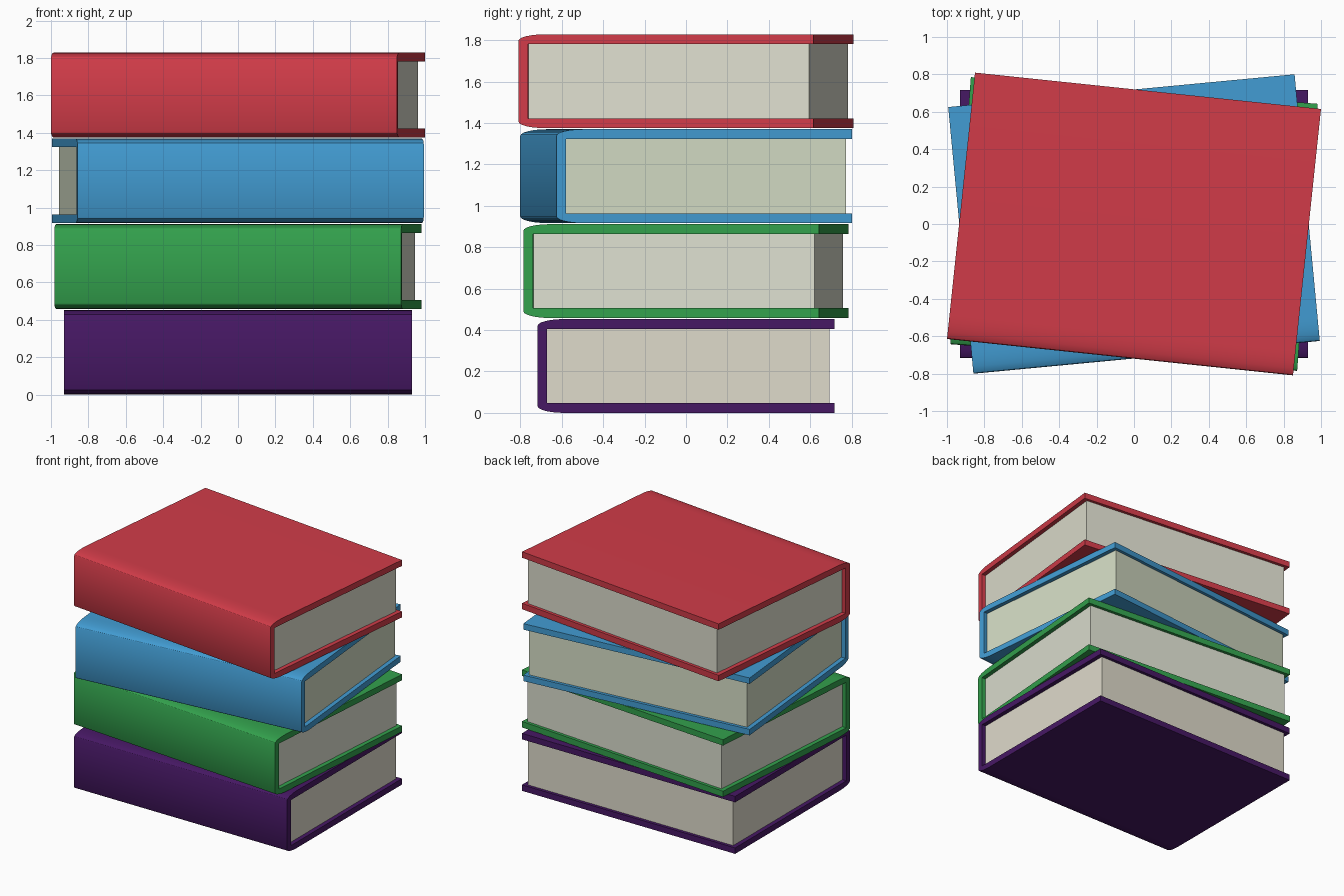
import bpy, bmesh
from math import sin, cos, pi, radians

if "Cube" in bpy.data.objects:
    bpy.data.objects.remove(bpy.data.objects["Cube"])

HW, HD, H = 0.93, 0.716, 0.453      # cover half width, half depth, height
T, STEP = 0.047, 0.4583             # board thickness, stacking distance
PW, PY0, PY1 = 0.896, -HD + 0.046, 0.692   # page block extents
RY, RZ, SEG = 0.13, 0.032, 6        # rounded spine corner


def material(name, rgb):
    m = bpy.data.materials.new(name)
    m.diffuse_color = tuple((c / 255) ** 2.2 for c in rgb) + (1,)
    m.use_nodes = True
    m.node_tree.nodes["Principled BSDF"].inputs["Base Color"].default_value = m.diffuse_color
    return m


def extrude_profile(name, pts, half, mat, z, angle):
    """Extrude a closed (y, z) profile along x, then place it in the stack."""
    bm = bmesh.new()
    face = bm.faces.new([bm.verts.new((-half, y, pz)) for y, pz in pts])
    ext = bmesh.ops.extrude_face_region(bm, geom=[face])
    moved = [g for g in ext["geom"] if isinstance(g, bmesh.types.BMVert)]
    bmesh.ops.translate(bm, verts=moved, vec=(2 * half, 0, 0))
    bmesh.ops.recalc_face_normals(bm, faces=bm.faces)
    me = bpy.data.meshes.new(name)
    bm.to_mesh(me)
    bm.free()
    me.materials.append(mat)
    ob = bpy.data.objects.new(name, me)
    bpy.context.collection.objects.link(ob)
    ob.location.z = z
    ob.rotation_euler.z = radians(angle)
    return ob


# Cover section: a C shape with softly rounded spine corners
arc = [(-HD + RY - RY * cos(a), RZ * (1 - sin(a)))
       for a in (pi / 2 * i / SEG for i in range(SEG + 1))]
lower = arc[::-1]
upper = [(y, H - z) for y, z in arc]
cover = [(HD, 0)] + lower + upper + [(HD, H), (HD, H - T), (PY0, H - T), (PY0, T), (HD, T)]
# Page block section
pages = [(PY0, T), (PY1, T), (PY1, H - T), (PY0, H - T)]

books = [
    ("purple", (72, 30, 100), (222, 218, 202), 0),
    ("green", (54, 160, 78), (221, 224, 208), -4.4),
    ("blue", (68, 155, 210), (211, 220, 196), 5.4),
    ("red", (208, 62, 74), (223, 223, 207), -6.0),
]
for i, (name, col, paper, angle) in enumerate(books):
    ob = extrude_profile(name + "_cover", cover, HW, material(name + "_cloth", col), i * STEP, angle)
    bpy.ops.object.select_all(action='DESELECT')
    ob.select_set(True)
    bpy.context.view_layer.objects.active = ob
    bpy.ops.object.shade_smooth_by_angle(angle=radians(30))
    extrude_profile(name + "_pages", pages, PW, material(name + "_paper", paper), i * STEP, angle)
